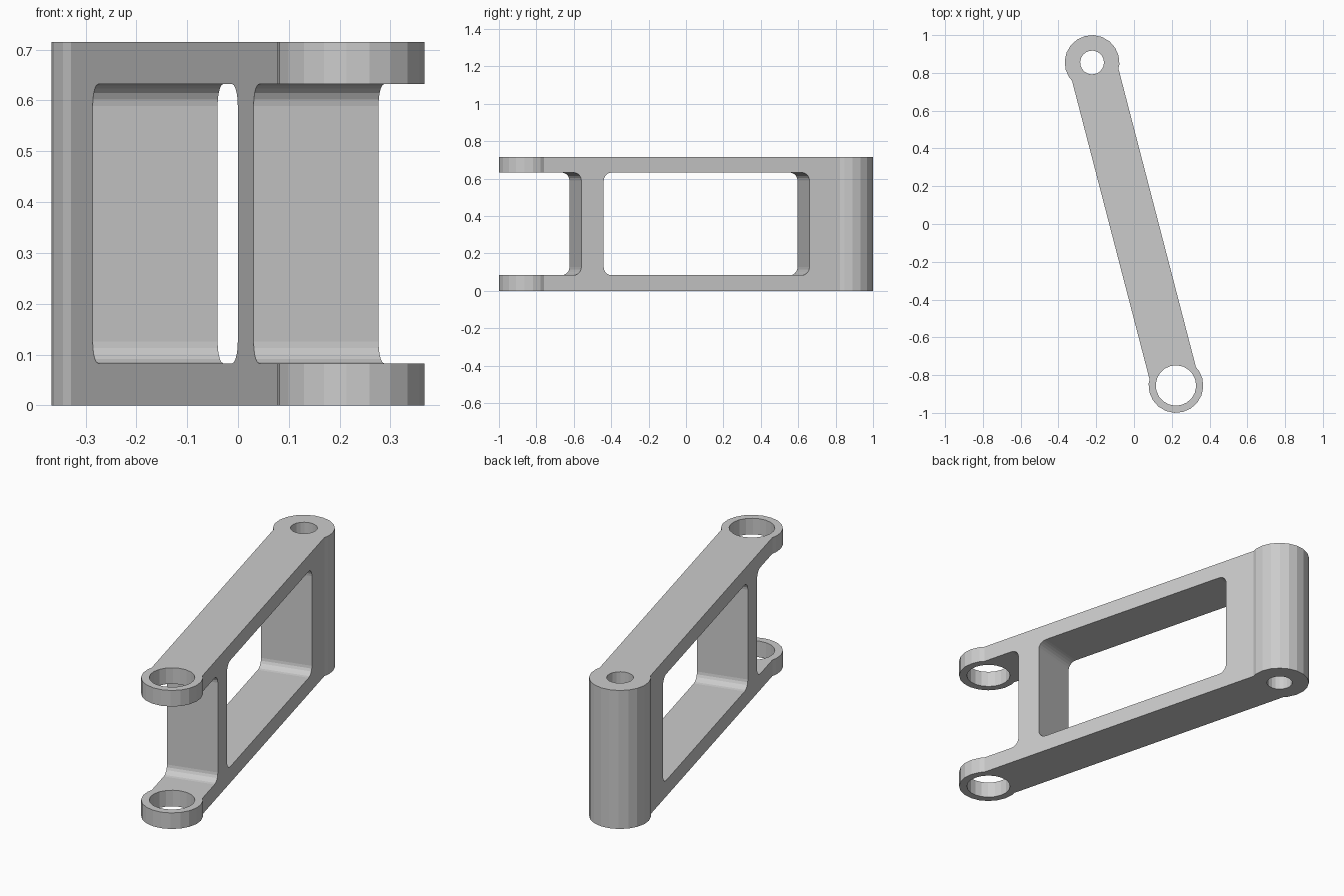
import bpy, bmesh, math
from mathutils import Matrix

if "Cube" in bpy.data.objects:
    bpy.data.objects.remove(bpy.data.objects["Cube"])

# Arm is built along local X, then turned about Z
H = 0.715            # overall height
PIVOT = 0.8833       # distance from centre to each pivot
ANGLE = math.atan2(-0.855, 0.222)
Z0, Z1 = 0.083, 0.632    # bottom and top of the openings


def make_object(name, bm):
    bmesh.ops.recalc_face_normals(bm, faces=bm.faces[:])
    mesh = bpy.data.meshes.new(name)
    bm.to_mesh(mesh)
    bm.free()
    obj = bpy.data.objects.new(name, mesh)
    bpy.context.collection.objects.link(obj)
    return obj


def block(name, x0, x1, half_width, z0, z1, fillet=0.0):
    """Box, optionally with rounded edges running across the arm."""
    bm = bmesh.new()
    m = Matrix.Translation(((x0 + x1) / 2, 0, (z0 + z1) / 2)) @ Matrix.Diagonal(
        (x1 - x0, half_width * 2, z1 - z0, 1))
    bmesh.ops.create_cube(bm, size=1, matrix=m)
    if fillet:
        edges = [e for e in bm.edges if abs(e.verts[0].co.y - e.verts[1].co.y) > 0.01]
        bmesh.ops.bevel(bm, geom=edges, offset=fillet, segments=5,
                        profile=0.5, affect='EDGES')
    return make_object(name, bm)


def cylinder(name, x, radius, z0, z1, sides=20):
    bm = bmesh.new()
    bmesh.ops.create_cone(bm, cap_ends=True, segments=sides, radius1=radius,
                          radius2=radius, depth=z1 - z0,
                          matrix=Matrix.Translation((x, 0, (z0 + z1) / 2)))
    return make_object(name, bm)


def combine(target, tool, operation):
    mod = target.modifiers.new(operation.lower(), 'BOOLEAN')
    mod.operation, mod.solver, mod.object = operation, 'EXACT', tool
    bpy.context.view_layer.objects.active = target
    bpy.ops.object.modifier_apply(modifier=mod.name)
    bpy.data.objects.remove(tool, do_unlink=True)


# Main bar with a round boss at each pivot
arm = block("link_arm", -PIVOT, PIVOT, 0.127, 0, H)
for x in (-PIVOT, PIVOT):
    combine(arm, cylinder("boss", x, 0.145, 0, H), 'UNION')

# Filleted window and open fork slot, leaving a rib between them
combine(arm, block("window_cutter", -0.649, 0.4875, 0.3, Z0, Z1, 0.043), 'DIFFERENCE')
combine(arm, block("fork_cutter", 0.611, 1.3, 0.3, Z0, Z1, 0.043), 'DIFFERENCE')

# Pin holes: small through the solid boss, large through the fork
for x, r in ((-PIVOT, 0.063), (PIVOT, 0.107)):
    combine(arm, cylinder("hole_cutter", x, r, -0.1, H + 0.1), 'DIFFERENCE')

arm.data.transform(Matrix.Rotation(ANGLE, 4, 'Z'))
for poly in arm.data.polygons:
    poly.use_smooth = False
